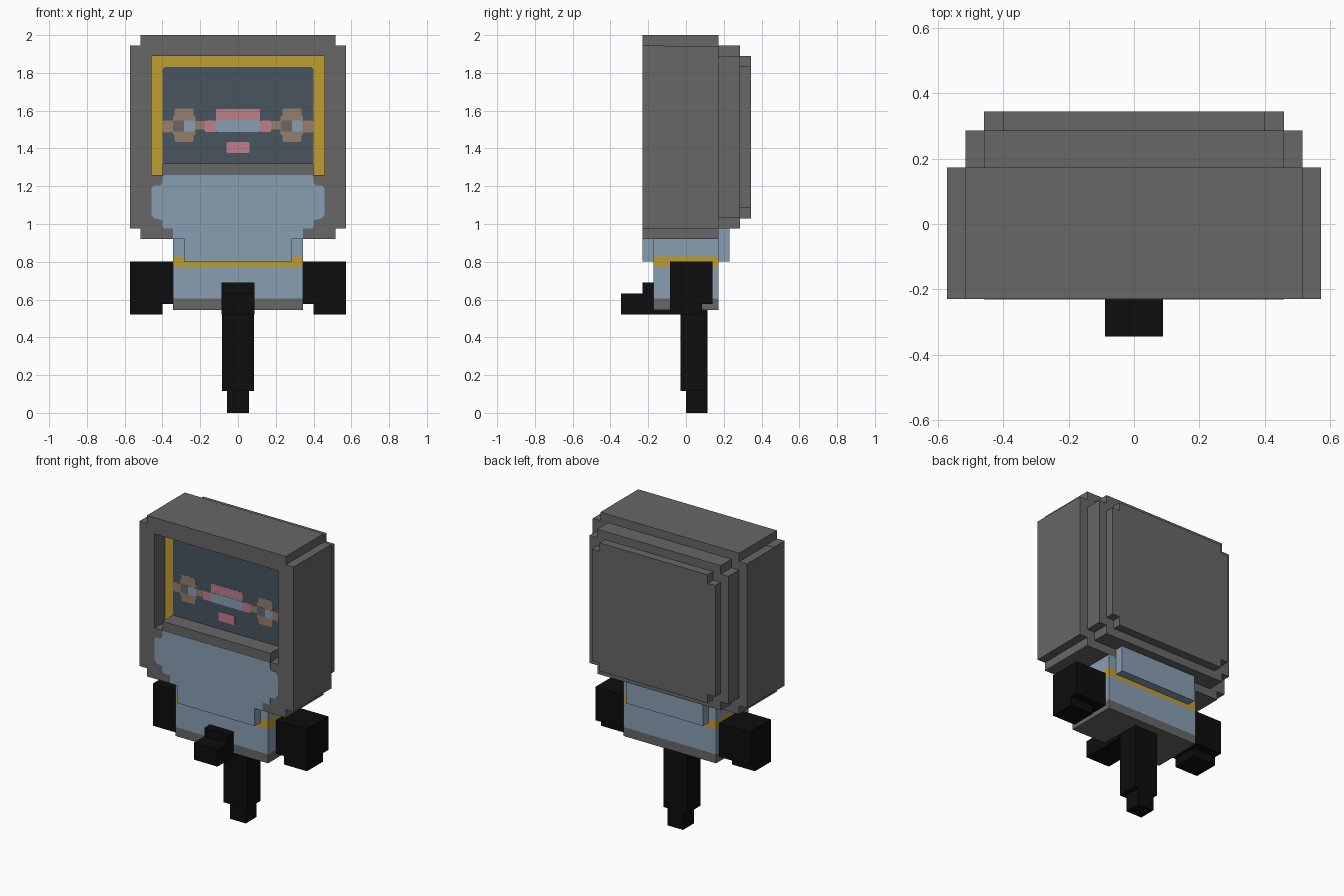
import bpy, bmesh

old = bpy.data.objects.get("Cube")
if old:
    bpy.data.objects.remove(old, do_unlink=True)


def material(name, r, g, b):
    m = bpy.data.materials.new(name)
    m.use_nodes = True
    m.diffuse_color = (r, g, b, 1)
    m.node_tree.nodes["Principled BSDF"].inputs["Base Color"].default_value = (r, g, b, 1)
    return m


GREY = material("casing grey", .135, .135, .135)
YELLOW = material("trim yellow", .53, .34, .03)
BLUE = material("pale blue", .25, .34, .45)
SCREEN = material("screen slate", .063, .09, .115)
PINK = material("face pink", .52, .21, .26)
BROWN = material("face brown", .30, .21, .155)
BLACK = material("limb black", .004, .004, .004)


def slab(name, outline, y0, y1, mat):
    """Extrude an x-z outline from y0 to y1."""
    bm = bmesh.new()
    front = [bm.verts.new((x, y0, z)) for x, z in outline]
    back = [bm.verts.new((x, y1, z)) for x, z in outline]
    bm.faces.new(front)
    bm.faces.new(back[::-1])
    n = len(outline)
    for i in range(n):
        j = (i + 1) % n
        bm.faces.new((front[i], back[i], back[j], front[j]))
    bmesh.ops.recalc_face_normals(bm, faces=bm.faces)
    mesh = bpy.data.meshes.new(name)
    bm.to_mesh(mesh)
    bm.free()
    mesh.materials.append(mat)
    obj = bpy.data.objects.new(name, mesh)
    bpy.context.collection.objects.link(obj)
    return obj


def mirrored(half):
    return half + [(-x, z) for x, z in reversed(half)]


def box(name, x0, x1, y0, y1, z0, z1, mat):
    return slab(name, [(x0, z0), (x1, z0), (x1, z1), (x0, z1)], y0, y1, mat)


def notched(w, z0, z1, s=.057):
    """Rectangle with a square step cut from each corner."""
    return mirrored([(w - s, z0), (w - s, z0 + s), (w, z0 + s),
                     (w, z1 - s), (w - s, z1 - s), (w - s, z1)])


def clipped(x0, x1, z0, z1, c=.012):
    """Rectangle with small cut corners."""
    return [(x0 + c, z0), (x1 - c, z0), (x1, z0 + c), (x1, z1 - c),
            (x1 - c, z1), (x0 + c, z1), (x0, z1 - c), (x0, z0 + c)]


# Casing: stepped core and back layers, then the front frame
FACE, FRONT = -.115, -.229
slab("casing_core", notched(.572, .92, 2), FACE, .172, GREY)
slab("casing_back", notched(.515, .975, 1.945), .172, .286, GREY)
slab("casing_back_panel", notched(.458, 1.03, 1.89), .286, .343, GREY)
slab("frame_arch", mirrored([(.458, 1.89), (.458, 1.26), (.572, 1.26),
                             (.572, 1.945), (.515, 1.945), (.515, 2)]), FRONT, FACE, GREY)
slab("frame_base", mirrored([(.515, .92), (.515, .975), (.572, .975),
                             (.572, 1.26), (.4, 1.26), (.4, 1.32)]), FRONT, FACE, GREY)

# Blue area on the lower front of the frame
slab("front_panel", mirrored([(.343, .92), (.343, .975), (.39, .975), (.4, .985), (.4, 1.02),
                              (.445, 1.03), (.458, 1.05), (.458, 1.19), (.445, 1.205),
                              (.41, 1.205), (.4, 1.22), (.4, 1.25), (.39, 1.26)]),
     FRONT - .002, FRONT + .002, BLUE)

# Recessed screen with its yellow surround
box("screen_trim", -.458, .458, FACE - .002, FACE + .002, 1.26, 1.89, YELLOW)
slab("screen", clipped(-.4, .4, 1.30, 1.83), FACE - .004, FACE, SCREEN)


def plate(name, x0, x1, z0, z1, mat, level=1):
    slab(name, clipped(x0, x1, z0, z1, .006), FACE - .004 - .0015 * level, FACE - .003, mat)


# Face on the screen
plate("brow", -.117, .117, 1.54, 1.61, PINK)
plate("nose_bar", -.117, .117, 1.487, 1.55, BLUE, 2)
plate("mouth", -.06, .06, 1.375, 1.435, PINK)
for side, s in (("left", 1), ("right", -1)):
    def span(a, b):
        return sorted((s * a, s * b))
    plate(side + "_cheek", *span(.115, .177), 1.487, 1.547, PINK)
    plate(side + "_inner_bar", *span(.17, .235), 1.5, 1.545, BROWN)
    plate(side + "_outer_bar", *span(.34, .4), 1.485, 1.547, BROWN)
    plate(side + "_eye_middle", *span(.225, .345), 1.47, 1.575, BROWN)
    plate(side + "_eye", *span(.235, .335), 1.435, 1.612, BROWN)
    mid = s * .285
    plate(side + "_eye_dark", mid - .058, mid, 1.49, 1.547, GREY, 2)
    plate(side + "_eye_light", mid, mid + .057, 1.49, 1.547, BLUE, 2)

# Torso in coloured bands, with the thicker collar above
for name, z0, z1, mat in (("torso_base", .545, .605, GREY), ("torso", .605, .772, BLUE),
                          ("belt", .772, .828, YELLOW), ("torso_top", .828, .92, BLUE)):
    box(name, -.343, .343, -.172, .172, z0, z1, mat)
box("collar", -.286, .286, FRONT - .002, .172, .802, .92, BLUE)
box("collar_back", -.286, .286, .172, .229, .802, .975, BLUE)

# Arms
for side, s in (("left", 1), ("right", -1)):
    for part, inner, y0, y1, z0, z1 in (("arm", .343, -.086, .14, .577, .802),
                                        ("hand", .4, -.086, .086, .52, .577)):
        x0, x1 = sorted((s * inner, s * .572))
        box(side + "_" + part, x0, x1, y0, y1, z0, z1, BLACK)

# Standing leg and raised foot
box("leg", -.086, .086, -.03, .114, .115, .55, BLACK)
box("leg_tip", -.058, .058, 0, .114, 0, .115, BLACK)
box("raised_leg", -.088, .088, -.229, -.03, .52, .56, BLACK)
box("raised_foot", -.088, .088, -.343, -.172, .52, .633, BLACK)
box("raised_foot_heel", -.088, .088, -.229, -.172, .633, .69, BLACK)
